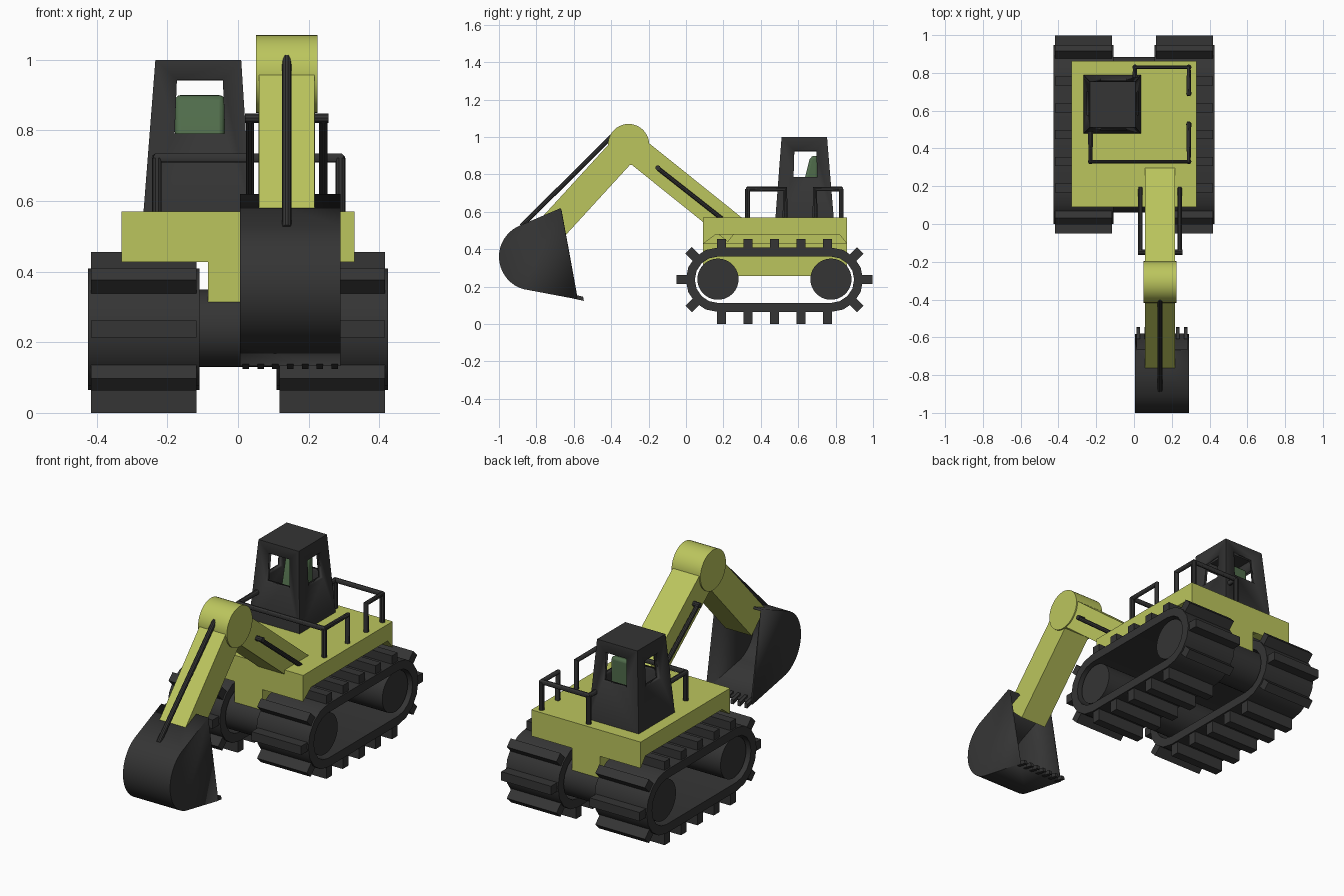
import bpy, bmesh
from math import sin, cos, pi, radians, atan2
from mathutils import Vector, Matrix

if "Cube" in bpy.data.objects:
    bpy.data.objects.remove(bpy.data.objects["Cube"])


def material(name, col):
    m = bpy.data.materials.new(name)
    m.diffuse_color = (*col, 1)
    m.use_nodes = True
    m.node_tree.nodes["Principled BSDF"].inputs["Base Color"].default_value = m.diffuse_color
    return m


YELLOW = material("yellow_paint", (0.5, 0.56, 0.11))
BLACK = material("black_metal", (0.035, 0.035, 0.035))
GREEN = material("green_fabric", (0.08, 0.15, 0.07))


def finish(name, bm, mat):
    bmesh.ops.remove_doubles(bm, verts=bm.verts, dist=1e-5)
    bmesh.ops.recalc_face_normals(bm, faces=bm.faces)
    me = bpy.data.meshes.new(name)
    bm.to_mesh(me)
    bm.free()
    me.materials.append(mat)
    ob = bpy.data.objects.new(name, me)
    bpy.context.collection.objects.link(ob)
    return ob


def prism_bm(pts, x0, x1):
    """Extrude a (y, z) profile along x; returns bmesh and the side faces."""
    bm = bmesh.new()
    a = [bm.verts.new((x0, y, z)) for y, z in pts]
    b = [bm.verts.new((x1, y, z)) for y, z in pts]
    n = len(pts)
    bm.faces.new(a)
    bm.faces.new(b[::-1])
    sides = [bm.faces.new((a[i], b[i], b[(i + 1) % n], a[(i + 1) % n])) for i in range(n)]
    return bm, sides


def prism(name, pts, x0, x1, mat):
    return finish(name, prism_bm(pts, x0, x1)[0], mat)


def disc(y, z, r, n=40):
    return [(y + r * cos(2 * pi * i / n), z + r * sin(2 * pi * i / n)) for i in range(n)]


def beam(name, p, q, thick, x0, x1, mat):
    """Rectangular bar between two (y, z) points."""
    p, q = Vector(p), Vector(q)
    d = (q - p).normalized()
    n = Vector((-d.y, d.x)) * thick / 2
    return prism(name, [p + n, q + n, q - n, p - n], x0, x1, mat)


def tube(name, paths, r, mat):
    cu = bpy.data.curves.new(name, 'CURVE')
    cu.dimensions = '3D'
    cu.bevel_depth = r
    cu.bevel_resolution = 3
    cu.use_fill_caps = True
    for path in paths:
        s = cu.splines.new('POLY')
        s.points.add(len(path) - 1)
        for pt, co in zip(s.points, path):
            pt.co = (*co, 1)
    cu.materials.append(mat)
    ob = bpy.data.objects.new(name, cu)
    bpy.context.collection.objects.link(ob)


# Tracks: belt loops with lugs
Y0, Y1, CZ = 0.171, 0.775, 0.237


def stadium(r, n=8):
    front = [(Y0 - r * sin(pi * i / n), CZ - r * cos(pi * i / n)) for i in range(n + 1)]
    back = [(Y1 + r * sin(pi * i / n), CZ + r * cos(pi * i / n)) for i in range(n + 1)]
    return front + back


def belt(name, x0, x1):
    bm = bmesh.new()
    rings = [[bm.verts.new((x, y, z)) for y, z in stadium(r)]
             for x, r in ((x0, 0.172), (x1, 0.172), (x1, 0.124), (x0, 0.124))]
    n = len(rings[0])
    for k in range(4):
        a, b = rings[k], rings[(k + 1) % 4]
        for i in range(n):
            j = (i + 1) % n
            bm.faces.new((a[i], b[i], b[j], a[j]))
    finish(name, bm, BLACK)


def lugs(name, xc):
    bm = bmesh.new()
    places = []
    for i in range(5):
        y = 0.19 + 0.1415 * i
        places += [(y, 90, 0.218), (y, -90, 0.237)]
    places += [(Y0, a, 0.222) for a in (135, 180, 225)]
    places += [(Y1, a, 0.222) for a in (45, 0, -45)]
    for y, ang, r in places:
        m = (Matrix.Translation((xc, y, CZ)) @ Matrix.Rotation(radians(ang), 4, 'X')
             @ Matrix.Translation((0, (r + 0.16) / 2, 0))
             @ Matrix.Diagonal((0.3, r - 0.16, 0.048, 1)))
        bmesh.ops.create_cube(bm, size=1, matrix=m)
    finish(name, bm, BLACK)


for side, s in (("right", 1), ("left", -1)):
    belt(side + "_track_belt", s * 0.267 - 0.158, s * 0.267 + 0.158)
    lugs(side + "_track_lugs", s * 0.267)
for label, y in (("front", Y0), ("rear", Y1)):
    prism(label + "_wheel_drum", disc(y, 0.24, 0.11), -0.405, 0.405, BLACK)

# Body deck with track arches, and the central chassis
prism("body_deck", [(0.09, 0.57), (0.09, 0.427), (0.16, 0.48), (0.82, 0.48),
                    (0.862, 0.427), (0.862, 0.57)], -0.33, 0.33, YELLOW)
prism("chassis_core", [(0.09, 0.427), (0.862, 0.427), (0.862, 0.303), (0.70, 0.303), (0.69, 0.257),
                       (0.26, 0.257), (0.25, 0.303), (0.09, 0.303)], -0.085, 0.085, YELLOW)
prism("body_core", [(0.09, 0.427), (0.862, 0.427), (0.862, 0.5), (0.09, 0.5)], -0.108, 0.108, YELLOW)

# Cab shell: four tapered walls with windows, roof and floor
base = [Vector(p) for p in ((-0.268, 0.478, 0.565), (0.037, 0.478, 0.565), (0.037, 0.79, 0.565), (-0.268, 0.79, 0.565))]
roof = [Vector(p) for p in ((-0.234, 0.511, 1), (0.009, 0.511, 1), (0.009, 0.754, 1), (-0.234, 0.754, 1))]
bm = bmesh.new()


def face(pts):
    bm.faces.new([bm.verts.new(p) for p in pts])


for a, b, u0, u1, v0, v1 in ((0, 1, .26, .78, .52, .87), (3, 2, .26, .78, .52, .87),
                             (0, 3, .29, .75, .51, .83), (1, 2, .29, .75, .51, .83)):
    def at(u, v):
        return base[a].lerp(base[b], u).lerp(roof[a].lerp(roof[b], u), v)
    out = [at(0, 0), at(1, 0), at(1, 1), at(0, 1)]
    win = [at(u0, v0), at(u1, v0), at(u1, v1), at(u0, v1)]
    for i in range(4):
        j = (i + 1) % 4
        face((out[i], out[j], win[j], win[i]))
face(roof)
face(base)
cab = finish("cab_shell", bm, BLACK)
mod = cab.modifiers.new("walls", 'SOLIDIFY')
mod.thickness = 0.03
mod.offset = -1

# Seat
seat = prism("seat", [(0.53, 0.66), (0.53, 0.72), (0.62, 0.72), (0.66, 0.88), (0.675, 0.9),
                      (0.705, 0.9), (0.705, 0.6), (0.55, 0.6)], -0.178, -0.038, GREEN)
bev = seat.modifiers.new("round", 'BEVEL')
bev.width = 0.018
bev.segments = 3

# Hand rails
H, D = 0.722, 0.56
tube("front_rail", [[(-0.23, 0.5, H), (-0.23, 0.33, H), (0.29, 0.33, H), (0.29, 0.53, H), (0.29, 0.53, D)],
                    [(-0.23, 0.33, H), (-0.23, 0.33, D)], [(0.29, 0.33, H), (0.29, 0.33, D)]], 0.014, BLACK)
tube("rear_rail", [[(0.005, 0.76, H), (0.005, 0.83, H), (0.29, 0.83, H), (0.29, 0.69, H), (0.29, 0.69, D)],
                   [(0.005, 0.83, H), (0.005, 0.83, D)], [(0.29, 0.83, H), (0.29, 0.83, D)]], 0.014, BLACK)

# Boom, elbow and arm
XC = 0.138
elbow = (-0.307, 0.96)
beam("boom", elbow, (0.27, 0.497), 0.148, XC - 0.08, XC + 0.08, YELLOW)
beam("arm", elbow, (-0.708, 0.522), 0.158, XC - 0.079, XC + 0.079, YELLOW)
prism("elbow_joint", disc(*elbow, 0.11), XC - 0.087, XC + 0.087, YELLOW)

# Hydraulic rods
tube("arm_rod", [[(XC, -0.395, 1.005), (XC, -0.88, 0.524)]], 0.013, BLACK)
tube("boom_rods", [[(XC + s * 0.104, -0.152, 0.834), (XC + s * 0.104, 0.19, 0.565)] for s in (-1, 1)], 0.012, BLACK)
tube("boom_rod_pins", [[(XC + s * 0.07, -0.15, 0.835), (XC + s * 0.118, -0.15, 0.835)] for s in (-1, 1)], 0.014, BLACK)

# Bucket: rounded profile, open at the back
arc = [(-0.82 + 0.18 * cos(radians(t)), 0.36 + 0.18 * sin(radians(t))) for t in range(110, 259, 8)]
bm, sides = prism_bm([(-0.67, 0.62)] + arc + [(-0.583, 0.133)], 0.006, 0.29)
bmesh.ops.recalc_face_normals(bm, faces=bm.faces)
bmesh.ops.delete(bm, geom=[sides[-1]], context='FACES_ONLY')
bucket = finish("bucket", bm, BLACK)
mod = bucket.modifiers.new("plate", 'SOLIDIFY')
mod.thickness = 0.016
mod.offset = -1
for i in range(7):
    x = 0.022 + 0.042 * i
    prism("bucket_tooth_%d" % (i + 1), [(-0.61, 0.138), (-0.61, 0.16), (-0.55, 0.146), (-0.546, 0.124)],
          x - 0.009, x + 0.009, BLACK)

# Turn tubes into meshes and smooth the round parts
bpy.ops.object.select_all(action='DESELECT')
for ob in bpy.data.objects:
    if ob.type == 'CURVE':
        ob.select_set(True)
        bpy.context.view_layer.objects.active = ob
bpy.ops.object.convert(target='MESH')
bpy.ops.object.select_all(action='SELECT')
bpy.ops.object.shade_smooth_by_angle(angle=radians(30))
